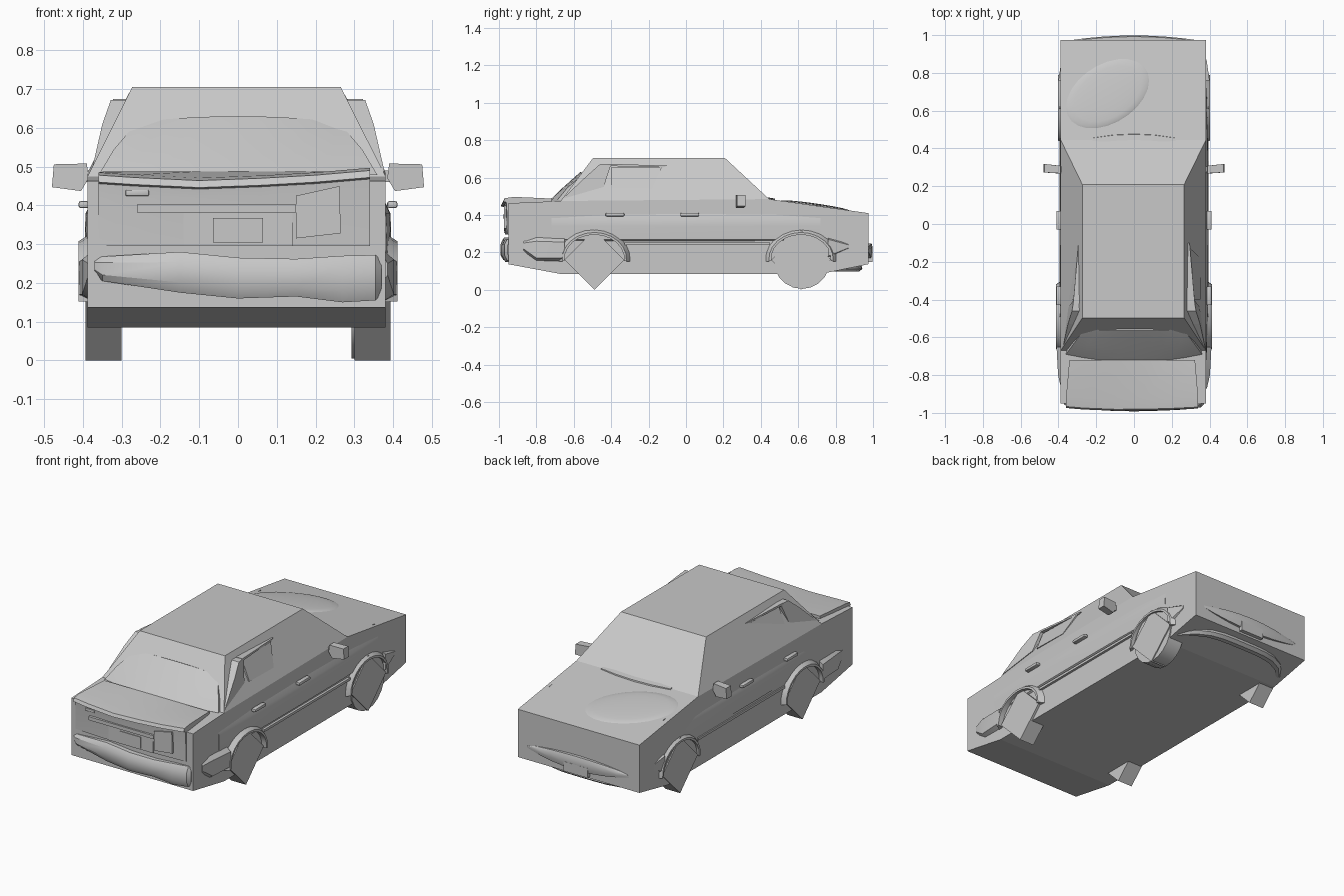
import bpy, bmesh, math
from mathutils import Vector

grey = bpy.data.materials.new("plain_grey")
grey.diffuse_color = (0.58, 0.58, 0.58, 1)


def finish(name, bm, smooth=False):
    bmesh.ops.recalc_face_normals(bm, faces=bm.faces)
    me = bpy.data.meshes.new(name)
    bm.to_mesh(me)
    bm.free()
    me.materials.append(grey)
    ob = bpy.data.objects.new(name, me)
    bpy.context.collection.objects.link(ob)
    if smooth:
        bpy.ops.object.select_all(action='DESELECT')
        ob.select_set(True)
        bpy.context.view_layer.objects.active = ob
        bpy.ops.object.shade_smooth_by_angle(angle=math.radians(35))
    return ob


def loft(name, rings, smooth=False):
    """Skin closed rings of equal length and cap both ends."""
    bm = bmesh.new()
    vs = [[bm.verts.new(p) for p in r] for r in rings]
    n = len(vs[0])
    for a, b in zip(vs, vs[1:]):
        for i in range(n):
            j = (i + 1) % n
            bm.faces.new((a[i], a[j], b[j], b[i]))
    bm.faces.new(vs[0])
    bm.faces.new(vs[-1])
    return finish(name, bm, smooth)


def prism(name, pts, x0, x1, smooth=False):
    """Extrude a (y, z) profile along x."""
    return loft(name, [[(x, y, z) for y, z in pts] for x in (x0, x1)], smooth)


def box(name, c, size, bevel=0.0):
    bm = bmesh.new()
    bmesh.ops.create_cube(bm, size=1)
    for v in bm.verts:
        v.co = Vector(c) + v.co * Vector(size)
    if bevel:
        bmesh.ops.bevel(bm, geom=bm.edges[:], offset=bevel, segments=2,
                        affect='EDGES', profile=0.5)
    return finish(name, bm, bevel > 0)


def disc(y, z, r, n, start=0.0):
    return [(y + r * math.cos(start + math.tau * i / n),
             z + r * math.sin(start + math.tau * i / n)) for i in range(n)]


# Simple outer hull: lower body and tapered cabin
prism("body", [(-0.95, 0.137), (-0.67, 0.085), (0.72, 0.085), (0.975, 0.137),
               (0.975, 0.41), (0.445, 0.485), (-0.67, 0.475), (-0.95, 0.463)],
      -0.388, 0.381)
loft("cabin", [[(-0.388, -0.67, 0.475), (0.381, -0.67, 0.475),
                (0.381, 0.445, 0.485), (-0.388, 0.445, 0.485)],
               [(-0.273, -0.497, 0.705), (0.265, -0.497, 0.705),
                (0.265, 0.208, 0.705), (-0.273, 0.208, 0.705)]])

# Curved end window bulging out of the cabin
rows = []
for i in range(9):
    t = i / 4 - 1
    c = 1 - t * t
    rows.append([(0.36 * t, -0.69 - 0.04 * c, 0.478),
                 (0.32 * t, -0.635 - 0.025 * c, 0.545),
                 (0.26 * t, -0.555 - 0.01 * c, 0.615 + 0.015 * c),
                 (0.25 * t, -0.50, 0.60), (0.34 * t, -0.60, 0.478)])
loft("end_window", rows, True)

# Dented lid and end panel: (x, front y, edge height)
panel = []
for x, yf, zt in [(-0.36, -0.952, 0.482), (-0.27, -0.96, 0.476),
                  (-0.1, -0.967, 0.468), (0.06, -0.966, 0.474),
                  (0.2, -0.962, 0.482), (0.34, -0.955, 0.494)]:
    panel.append([(x, -0.90, 0.295), (x, yf, 0.295), (x, yf - 0.003, 0.42),
                  (x, yf - 0.006, zt - 0.026), (x, yf - 0.022, zt - 0.022),
                  (x, yf - 0.014, zt - 0.004), (x, -0.92, zt + 0.003),
                  (x * 0.95, -0.72, 0.488), (x * 0.95, -0.72, 0.45)])
loft("lid_panel", panel, True)
box("lid_trim", (-0.055, -0.967, 0.392), (0.41, 0.024, 0.02))
box("plate_recess", (0, -0.962, 0.338), (0.28, 0.014, 0.085))
box("number_plate", (0, -0.968, 0.336), (0.13, 0.01, 0.064))
loft("loose_lamp", [[(0.15, y, 0.315), (0.265, y, 0.328),
                     (0.262, y, 0.45), (0.15, y, 0.425)]
                    for y in (-0.93, -0.973)])
box("lamp_chip", (-0.26, -0.964, 0.432), (0.06, 0.012, 0.016), 0.003)

# Bent bumper: (x, low z, high z, front y)
bumper = []
for x, lo, hi, yf in [(-0.37, 0.225, 0.262, -0.955), (-0.35, 0.205, 0.268, -0.968),
                      (-0.15, 0.175, 0.28, -0.988), (0.0, 0.16, 0.265, -0.992),
                      (0.15, 0.165, 0.262, -0.988), (0.27, 0.15, 0.27, -0.982),
                      (0.355, 0.155, 0.272, -0.97), (0.37, 0.17, 0.26, -0.955)]:
    h = hi - lo
    bumper.append([(x, -0.93, lo), (x, yf + 0.015, lo), (x, yf, lo + 0.25 * h),
                   (x, yf, hi - 0.25 * h), (x, yf + 0.015, hi), (x, -0.93, hi)])
loft("bent_bumper", bumper, True)

# Bowed bumper and plate on the bonnet end
bow = []
for i in range(9):
    t = i / 4 - 1
    c = 1 - t * t
    x, y = 0.33 * t, 0.974 + 0.024 * c
    lo, hi = 0.208 - 0.04 * c, 0.22 + 0.028 * c
    bow.append([(x, 0.95, lo), (x, y - 0.008 * c, lo), (x, y, lo + (hi - lo) * 0.35),
                (x, y, hi - (hi - lo) * 0.25), (x, y - 0.006, hi), (x, 0.95, hi)])
loft("bowed_bumper", bow, True)
box("bonnet_end_plate", (0, 0.987, 0.175), (0.15, 0.022, 0.055))

# Curved chin bar below the bonnet end
chin = []
for i in range(11):
    t = i / 5 - 1
    y = 0.925 - 0.13 * abs(t) ** 4
    chin.append([(0.36 * t, y + a, z) for a, z in
                 [(-0.03, 0.10), (0.0, 0.098), (0.018, 0.112), (0.01, 0.14), (-0.03, 0.14)]])
loft("chin_bar", chin, True)

# Shallow swelling on the bonnet
bm = bmesh.new()
bmesh.ops.create_uvsphere(bm, u_segments=24, v_segments=10, radius=1)
for v in bm.verts:
    p = v.co.copy()
    y = 0.69 + 0.17 * p.y + 0.07 * p.x
    v.co = (-0.14 + 0.22 * p.x, y, 0.485 - (y - 0.445) * 0.1415 + 0.012 * p.z)
finish("bonnet_swelling", bm, True)
# Thin windscreen lip
loft("windscreen_lip", [[(0.22 * t, 0.475 - 0.02 * t * t + a, z)
                         for a, z in ((-0.03, 0.47), (0.004, 0.47), (0, 0.488), (-0.03, 0.493))]
                        for t in (-1, -0.5, 0, 0.5, 1)], True)

for s, side in ((-1, "left"), (1, "right")):
    # Square wheels
    for y, end in ((-0.49, "boot"), (0.615, "bonnet")):
        prism(f"{end}_wheel_{side}", disc(y, 0.16, 0.16, 4), s * 0.30, s * 0.394)
        # Flared arch around each wheel
        rings = []
        out = 0.412 if y < 0 else 0.403
        for i in range(13):
            a = math.radians(-5 + 190 * i / 12)
            rings.append([(s * x, y + (0.16 + d) * math.cos(a), 0.165 + (0.13 + d) * math.sin(a))
                          for d, x in ((0, 0.36), (0, out), (0.012, out), (0.045, 0.36))])
        loft(f"{end}_arch_{side}", rings, True)

    # Bumper wraps behind and ahead of the arches
    loft(f"boot_wrap_{side}", [[(s * 0.37, y, lo), (s * x, y, lo + 0.02),
                                (s * x, y, hi - 0.03), (s * 0.37, y, hi)]
                               for y, lo, hi, x in ((-0.87, 0.2, 0.28, 0.386),
                                                    (-0.8, 0.15, 0.29, 0.402),
                                                    (-0.65, 0.15, 0.285, 0.41))], True)
    loft(f"bonnet_wrap_{side}", [[(s * 0.37, y, lo), (s * x, y, lo + 0.01),
                                  (s * x, y, hi - 0.01), (s * 0.37, y, hi)]
                                 for y, lo, hi, x in ((0.76, 0.17, 0.28, 0.4),
                                                      (0.87, 0.215, 0.25, 0.384))], True)

    # Swelling door sides, sill and belt lines
    loft(f"door_side_{side}", [[(s * 0.36, y, 0.25), (s * x, y, 0.268), (s * (x + 0.002), y, 0.34),
                                (s * x, y, 0.38), (s * 0.36, y, 0.45)]
                               for y, x in ((-0.72, 0.382), (-0.4, 0.391), (-0.05, 0.393),
                                            (0.35, 0.391), (0.72, 0.382))], True)
    box(f"sill_strip_{side}", (s * 0.384, 0.06, 0.246), (0.022, 0.78, 0.014))
    for y in (-0.38, 0.02):
        box(f"door_handle_{side}", (s * 0.398, y, 0.402), (0.026, 0.1, 0.018), 0.005)

    # Rear pillar shell with a raised window pane
    def skin(name, pts, depth):
        loft(name, [[(s * (x - d), y, z) for x, y, z in pts] for d in (depth, 0)])
    skin(f"pillar_shell_{side}", [(0.378, -0.66, 0.487), (0.35, -0.53, 0.61),
                                  (0.328, -0.46, 0.672), (0.318, -0.40, 0.672),
                                  (0.348, -0.44, 0.55)], 0.06)
    skin(f"window_frame_{side}", [(0.322, -0.42, 0.674), (0.294, -0.10, 0.664),
                                  (0.296, -0.12, 0.655), (0.323, -0.42, 0.662)], 0.04)
    skin(f"side_window_{side}", [(0.352, -0.40, 0.545), (0.308, -0.40, 0.655),
                                 (0.299, -0.13, 0.655), (0.352, -0.18, 0.54)], 0.02)

    # Door mirror and its stalk
    loft(f"mirror_{side}", [[(s * 0.39, y, 0.508), (s * 0.475, y + t, 0.506),
                             (s * 0.48, y + t, 0.447), (s * 0.405, y, 0.437), (s * 0.385, y, 0.47)]
                            for y, t in ((0.268, 0.005), (0.308, 0.01))])
    box(f"mirror_stalk_{side}", (s * 0.375, 0.29, 0.475), (0.06, 0.03, 0.03))

# The single round wheel hidden behind a square one
prism("round_wheel", disc(0.62, 0.155, 0.15, 20), 0.293, 0.388, True)
